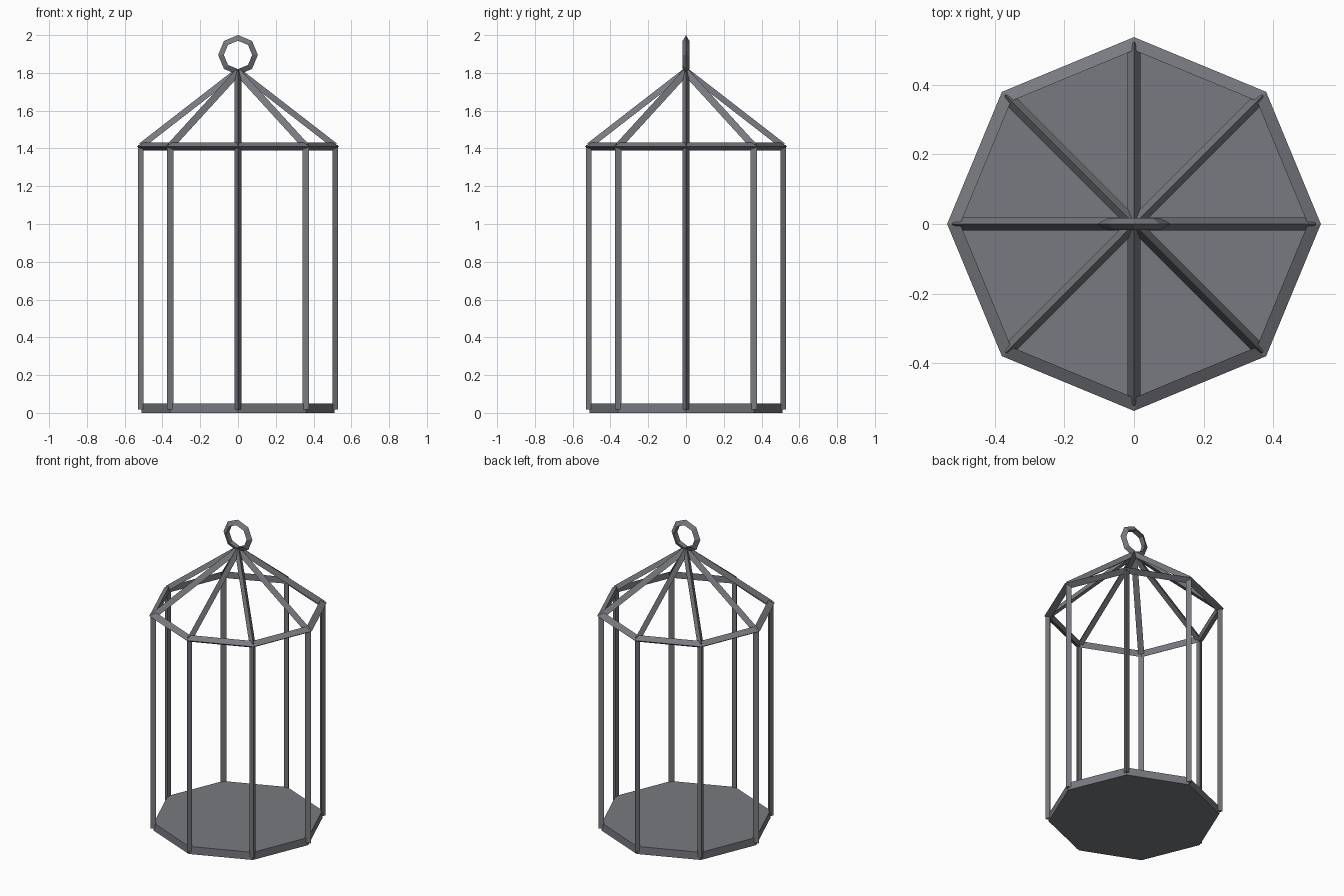
import bpy, bmesh, math
from mathutils import Vector, Matrix

if "Cube" in bpy.data.objects:
    bpy.data.objects.remove(bpy.data.objects["Cube"])

metal = bpy.data.materials.new("dark grey metal")
metal.diffuse_color = (0.19, 0.195, 0.215, 1)
metal.use_nodes = True
metal.node_tree.nodes["Principled BSDF"].inputs["Base Color"].default_value = metal.diffuse_color


def finish(name, bm):
    bmesh.ops.recalc_face_normals(bm, faces=bm.faces)
    me = bpy.data.meshes.new(name)
    bm.to_mesh(me)
    bm.free()
    me.materials.append(metal)
    ob = bpy.data.objects.new(name, me)
    bpy.context.collection.objects.link(ob)
    return ob


def rod(name, p, q, up, r):
    """Three-sided rod from p to q with one ridge pointing towards 'up'."""
    p, q = Vector(p), Vector(q)
    d = (q - p).normalized()
    u = (up - d * up.dot(d)).normalized()
    v = d.cross(u)
    bm = bmesh.new()
    ends = []
    for c in (p, q):
        ends.append([bm.verts.new(c + r * (u * math.cos(t) + v * math.sin(t)))
                     for t in (0, math.tau / 3, 2 * math.tau / 3)])
    a, b = ends
    for i in range(3):
        j = (i + 1) % 3
        bm.faces.new((a[i], a[j], b[j], b[i]))
    bm.faces.new(a)
    bm.faces.new(b)
    return finish(name, bm)


def hoop(name, major, minor, matrix):
    """Eight-segment hoop with a triangular section, ridge outwards."""
    bm = bmesh.new()
    rows = []
    for k in range(8):
        t = k * math.tau / 8
        row = []
        for i in range(3):
            s = i * math.tau / 3
            w = major + minor * math.cos(s)
            row.append(bm.verts.new((w * math.cos(t), w * math.sin(t), minor * math.sin(s))))
        rows.append(row)
    for k in range(8):
        a, b = rows[k], rows[(k + 1) % 8]
        for i in range(3):
            j = (i + 1) % 3
            bm.faces.new((a[i], b[i], b[j], a[j]))
    bm.transform(matrix)
    return finish(name, bm)


# Octagonal floor plate
bm = bmesh.new()
bmesh.ops.create_cone(bm, cap_ends=True, segments=8, radius1=0.51, radius2=0.51,
                      depth=0.05, matrix=Matrix.Translation((0, 0, 0.025)))
finish("floor_plate", bm)

# Upright bars and roof ribs
for k in range(8):
    t = k * math.tau / 8
    out = Vector((math.cos(t), math.sin(t), 0))
    low = out * 0.51
    rod(f"upright_bar_{k + 1}", low + Vector((0, 0, 0.017)), low + Vector((0, 0, 1.418)), out, 0.02)
    rod(f"roof_rib_{k + 1}", low + Vector((0, 0, 1.41)), (0, 0, 1.805), Vector((0, 0, 1)), 0.021)

# Eaves hoop and hanging ring
hoop("eaves_hoop", 0.511, 0.025, Matrix.Translation((0, 0, 1.411)))
hoop("hanging_ring", 0.085, 0.02,
     Matrix.Translation((0, 0, 1.895)) @ Matrix.Rotation(math.pi / 2, 4, 'X'))
